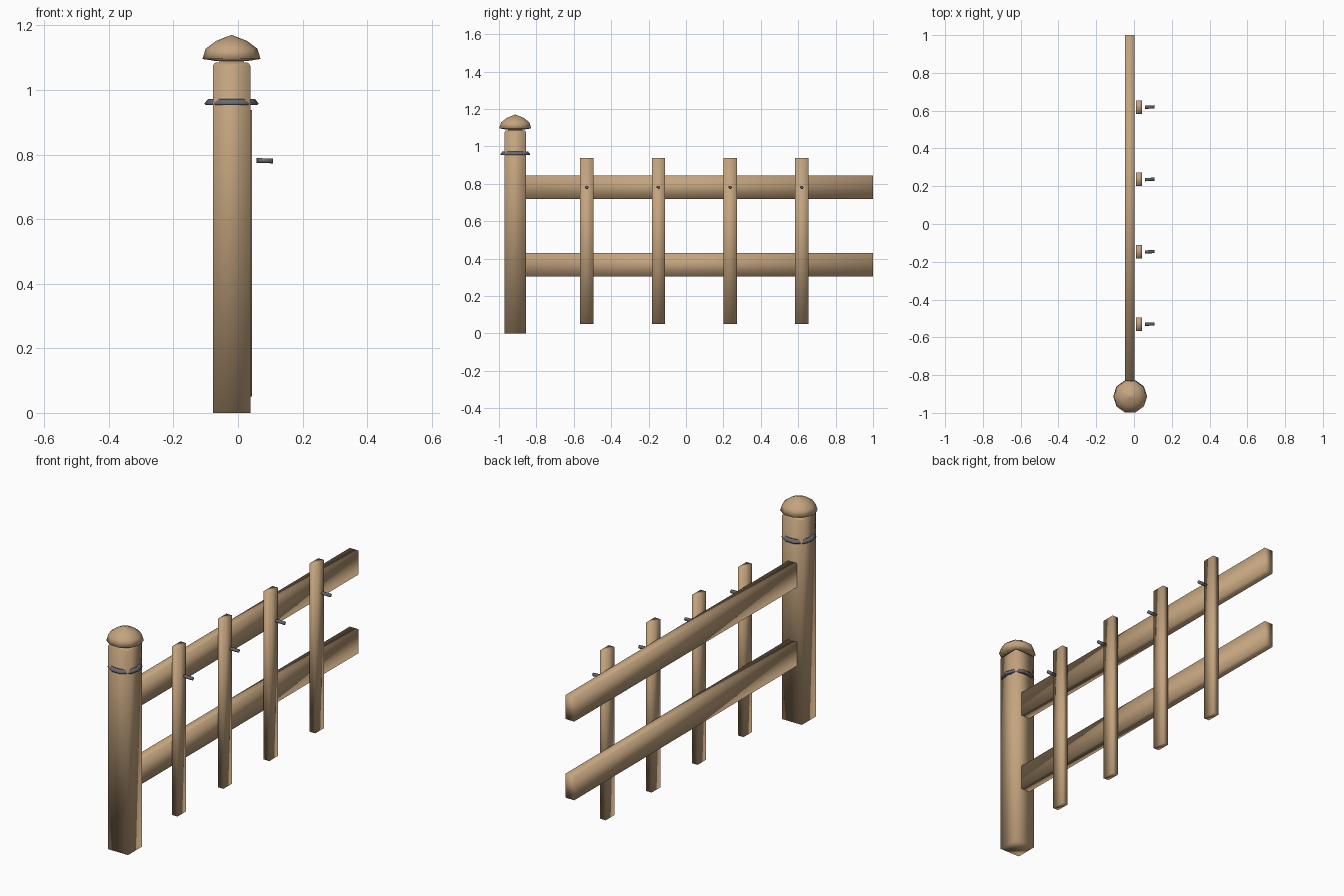
import bpy, bmesh, math
from mathutils import Matrix

cube = bpy.data.objects.get("Cube")
if cube:
    bpy.data.objects.remove(cube, do_unlink=True)


def material(name, rgb):
    mat = bpy.data.materials.new(name)
    mat.use_nodes = True
    mat.diffuse_color = (*rgb, 1)
    mat.node_tree.nodes["Principled BSDF"].inputs["Base Color"].default_value = (*rgb, 1)
    return mat


WOOD = material("tan wood", (0.55, 0.37, 0.21))
METAL = material("dark metal", (0.14, 0.14, 0.16))


def finish(name, bm, mat):
    bmesh.ops.recalc_face_normals(bm, faces=bm.faces)
    mesh = bpy.data.meshes.new(name)
    bm.to_mesh(mesh)
    bm.free()
    mesh.materials.append(mat)
    mesh.shade_smooth()
    obj = bpy.data.objects.new(name, mesh)
    bpy.context.collection.objects.link(obj)
    return obj


def box(name, xs, ys, zs):
    bm = bmesh.new()
    bmesh.ops.create_cube(bm, size=1)
    for v in bm.verts:
        for i, (lo, hi) in enumerate((xs, ys, zs)):
            v.co[i] = lo if v.co[i] < 0 else hi
    return finish(name, bm, WOOD)


def lathe(name, profile, sides, mat, turn=0.0, loop=False):
    """Stack rings of (radius, z) about the post axis; loop closes it as a band."""
    bm = bmesh.new()
    rings = []
    for r, z in profile:
        rings.append([bm.verts.new((POST_X + r * math.cos(turn + math.tau * i / sides),
                                    POST_Y + r * math.sin(turn + math.tau * i / sides), z))
                      for i in range(sides)])
    pairs = list(zip(rings, rings[1:]))
    if loop:
        pairs.append((rings[-1], rings[0]))
    for a, b in pairs:
        for i in range(sides):
            j = (i + 1) % sides
            bm.faces.new((a[i], a[j], b[j], b[i]))
    if not loop:
        bm.faces.new(rings[0])
        bm.faces.new(rings[-1])
    bmesh.ops.remove_doubles(bm, verts=bm.verts, dist=0.0005)
    return finish(name, bm, mat)


POST_X, POST_Y = -0.02, -0.913
CORNER = 0.058 * math.sqrt(2)

# Square post with a softened top edge and a thin neck
lathe("post", [(CORNER, 0), (CORNER, 1.075), (CORNER - 0.008, 1.084),
               (0.055, 1.086), (0.055, 1.098)], 4, WOOD, math.pi / 4)

# Domed cap
lathe("post_cap", [(0.05, 1.09), (0.09, 1.096), (0.08, 1.128), (0.048, 1.152),
                   (0.002, 1.17)], 10, WOOD)

# Metal band round the post
lathe("post_band", [(0.065, 0.953), (0.08, 0.953), (0.084, 0.958), (0.073, 0.972),
                    (0.065, 0.972)], 10, METAL, loop=True)

# Horizontal rails
for name, low, high in (("lower_rail", 0.303, 0.43), ("upper_rail", 0.718, 0.845)):
    box(name, (-0.048, 0.003), (-0.87, 1.0), (low, high))

# Pickets, each with a peg standing just off its face
for i in range(4):
    y = -0.53 + 0.383 * i
    box(f"picket_{i + 1}", (0.01, 0.043), (y - 0.036, y + 0.036), (0.05, 0.938))
    bm = bmesh.new()
    bmesh.ops.create_cone(bm, cap_ends=True, segments=6, radius1=0.0085,
                          radius2=0.0085, depth=0.05,
                          matrix=Matrix.Translation((0.083, y, 0.781))
                          @ Matrix.Rotation(0.05, 4, "Z")
                          @ Matrix.Rotation(math.pi / 2 + 0.03, 4, "Y"))
    finish(f"peg_{i + 1}", bm, METAL)
